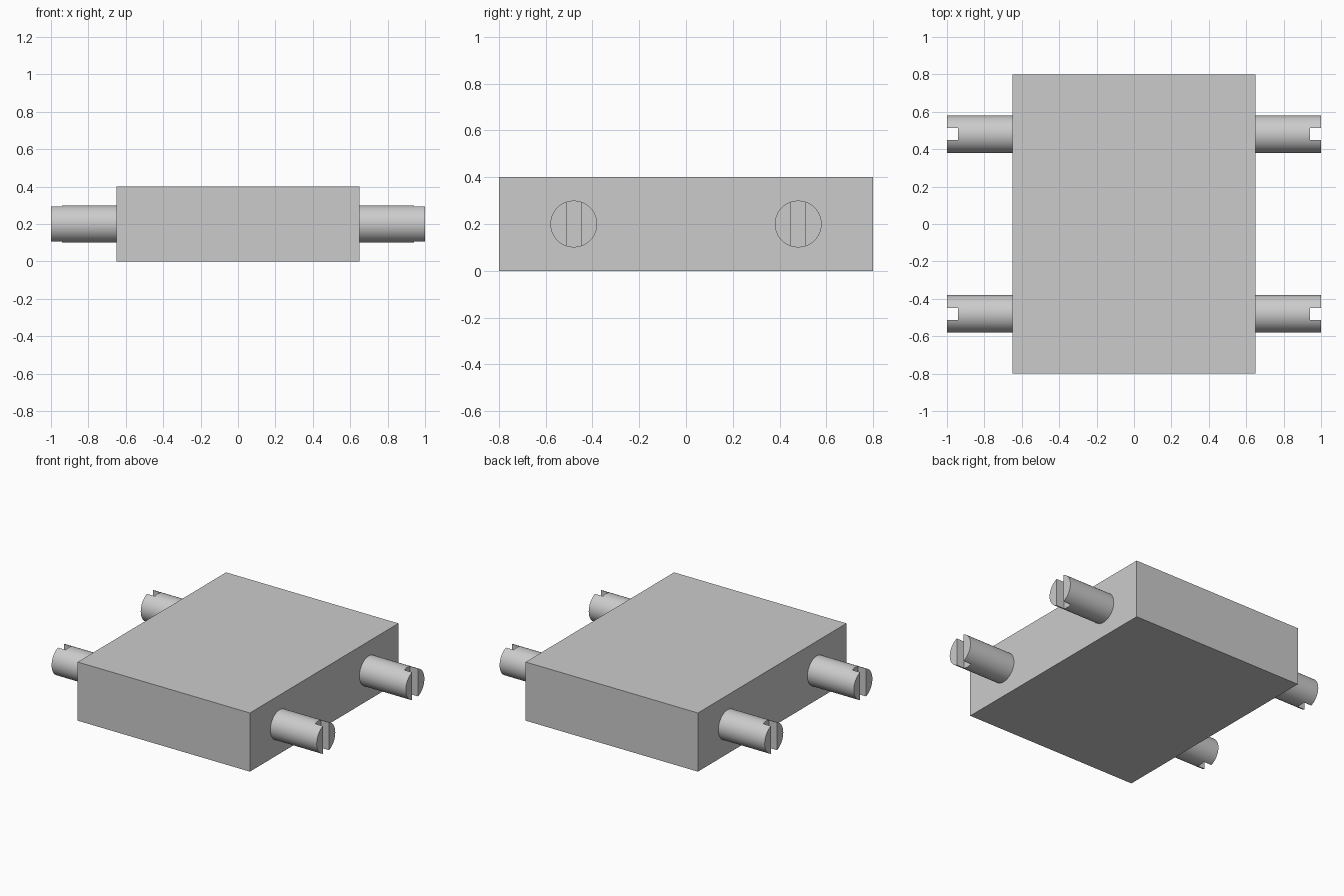
import bpy
import math

if "Cube" in bpy.data.objects:
    bpy.data.objects.remove(bpy.data.objects["Cube"], do_unlink=True)

BODY = (1.3, 1.6, 0.4)
PIN_RADIUS, PIN_TIP, PIN_Y = 0.1, 1.0, 0.48
SLOT_WIDTH, SLOT_DEPTH = 0.064, 0.06
MID_Z = BODY[2] / 2

# Single grey for everything
grey = bpy.data.materials.new("light_grey")
grey.use_nodes = True
grey.diffuse_color = (0.6, 0.6, 0.6, 1)
grey.node_tree.nodes["Principled BSDF"].inputs["Base Color"].default_value = grey.diffuse_color


def add_box(name, size, location):
    bpy.ops.mesh.primitive_cube_add(size=1, location=location)
    box = bpy.context.object
    box.name = name
    box.scale = size
    bpy.ops.object.transform_apply(location=False, rotation=False, scale=True)
    return box


def add_slotted_pin(name, side, y):
    """Round pin reaching out of the body, with a vertical slot across its tip."""
    root = BODY[0] / 2 - 0.02
    cutter = add_box("slot_cutter", (SLOT_DEPTH * 2, SLOT_WIDTH, PIN_RADIUS * 3),
                     (side * PIN_TIP, y, MID_Z))
    cutter.hide_render = True
    bpy.ops.mesh.primitive_cylinder_add(
        vertices=64, radius=PIN_RADIUS, depth=PIN_TIP - root,
        location=(side * (PIN_TIP + root) / 2, y, MID_Z),
        rotation=(0, math.pi / 2, 0))
    pin = bpy.context.object
    pin.name = name
    pin.data.materials.append(grey)
    cut = pin.modifiers.new("slot", 'BOOLEAN')
    cut.operation = 'DIFFERENCE'
    cut.solver = 'EXACT'
    cut.object = cutter
    bpy.ops.object.modifier_apply(modifier=cut.name)
    bpy.data.objects.remove(cutter, do_unlink=True)
    bpy.ops.object.shade_smooth_by_angle(angle=math.radians(30))


# Flat rectangular block
body = add_box("body", BODY, (0, 0, MID_Z))
body.data.materials.append(grey)

# Four slotted pins, two on each side
for side, side_name in ((1, "left"), (-1, "right")):
    for y, end_name in ((-PIN_Y, "front"), (PIN_Y, "back")):
        add_slotted_pin(f"{end_name}_{side_name}_pin", side, y)
